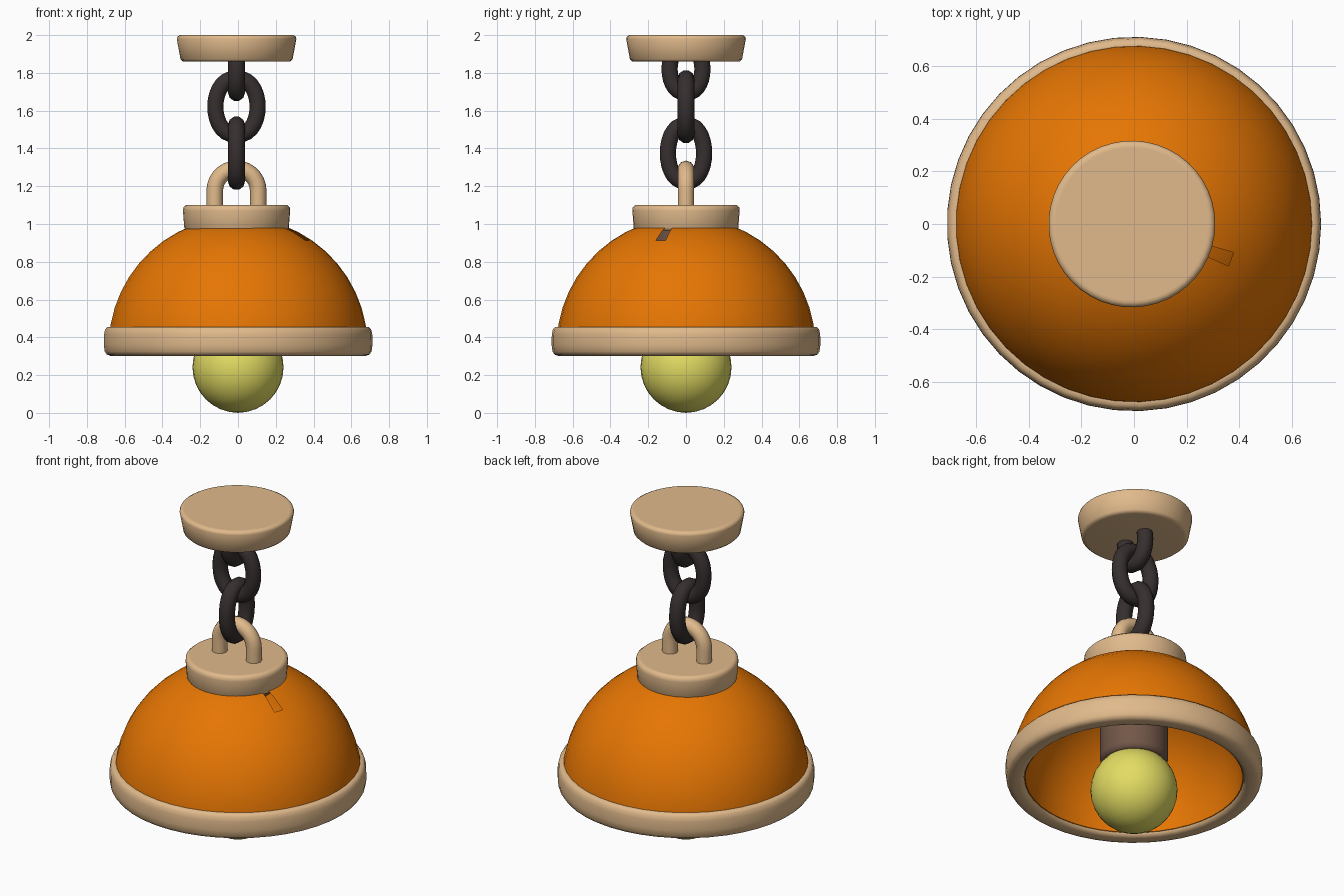
import bpy, bmesh
from math import sin, cos, pi, radians, copysign
from mathutils import Vector

cube = bpy.data.objects.get("Cube")
if cube:
    bpy.data.objects.remove(cube, do_unlink=True)


def material(name, rgb):
    m = bpy.data.materials.new(name)
    m.use_nodes = True
    m.diffuse_color = (*rgb, 1)
    m.node_tree.nodes["Principled BSDF"].inputs["Base Color"].default_value = (*rgb, 1)
    return m


TAN = material("tan", (0.75, 0.49, 0.26))
ORANGE = material("orange", (0.79, 0.18, 0.001))
IRON = material("dark iron", (0.038, 0.028, 0.028))
YELLOW = material("pale yellow", (0.77, 0.72, 0.125))
BROWN = material("brown", (0.17, 0.095, 0.065))
AXIS_X = -0.008  # the hanging parts sit slightly off centre


def smooth(ob):
    bpy.ops.object.select_all(action='DESELECT')
    ob.select_set(True)
    bpy.context.view_layer.objects.active = ob
    bpy.ops.object.shade_smooth_by_angle(angle=radians(60))


def lathe(name, profile, mat, segments=45, closed=False, x=0.0, hole=None):
    """Turn (radius, z) points round the z axis; hole picks faces to leave out."""
    bm = bmesh.new()
    rings = []
    for r, z in profile:
        if r == 0:
            rings.append([bm.verts.new((0, 0, z))] * segments)
        else:
            rings.append([bm.verts.new((r * cos(2 * pi * i / segments),
                                        r * sin(2 * pi * i / segments), z))
                          for i in range(segments)])
    pairs = list(zip(rings, rings[1:]))
    if closed:
        pairs.append((rings[-1], rings[0]))
    for a, b in pairs:
        for i in range(segments):
            j = (i + 1) % segments
            bm.faces.new(dict.fromkeys((a[i], a[j], b[j], b[i])))
    bmesh.ops.recalc_face_normals(bm, faces=bm.faces[:])
    if hole:
        gone = [f for f in bm.faces if hole(f)]
        bmesh.ops.delete(bm, geom=gone, context='FACES')
    mesh = bpy.data.meshes.new(name)
    bm.to_mesh(mesh)
    bm.free()
    mesh.materials.append(mat)
    ob = bpy.data.objects.new(name, mesh)
    ob.location.x = x
    bpy.context.collection.objects.link(ob)
    smooth(ob)


def tube(name, points, radius, mat, cyclic):
    """Round bar along a path."""
    curve = bpy.data.curves.new(name, 'CURVE')
    curve.dimensions = '3D'
    curve.bevel_depth = radius
    curve.bevel_resolution = 3
    curve.use_fill_caps = not cyclic
    spline = curve.splines.new('POLY')
    spline.points.add(len(points) - 1)
    for p, co in zip(spline.points, points):
        p.co = (*co, 1)
    spline.use_cyclic_u = cyclic
    curve.materials.append(mat)
    ob = bpy.data.objects.new(name, curve)
    ob.location.x = AXIS_X
    bpy.context.collection.objects.link(ob)
    bpy.ops.object.select_all(action='DESELECT')
    ob.select_set(True)
    bpy.context.view_layer.objects.active = ob
    bpy.ops.object.convert(target='MESH')
    smooth(bpy.context.object)


def chain_link(name, bottom, top, half_width, across):
    """Full oval link; across is the horizontal direction it lies in."""
    bar = 0.045
    r = half_width - bar
    h = (top - bottom) / 2 - bar
    mid = (top + bottom) / 2
    points = []
    for i in range(28):
        a = 2 * pi * i / 28
        u = copysign(abs(cos(a)) ** 0.85, cos(a))
        points.append(across * (r * u) + Vector((0, 0, mid + h * sin(a))))
    tube(name, points, bar, IRON, True)


# Ceiling plate
lathe("ceiling_plate", [(0, 1.859), (0.27, 1.859), (0.285, 1.861), (0.297, 1.872),
                        (0.317, 1.98), (0.313, 1.993), (0.3, 2.0), (0.29, 2.0),
                        (0, 2.0)], TAN, x=AXIS_X)

# Chain
X, Y = Vector((1, 0, 0)), Vector((0, 1, 0))
chain_link("upper_link", 1.65, 1.99, 0.132, Y)
chain_link("middle_link", 1.427, 1.815, 0.157, X)
chain_link("lower_link", 1.18, 1.57, 0.141, Y)

# Hanging loop and the cap it stands on
arch = [(0.115 * cos(pi * i / 14), 0, 1.177 + 0.115 * sin(pi * i / 14)) for i in range(15)]
tube("hanging_loop", [(0.115, 0, 1.06)] + arch + [(-0.115, 0, 1.06)], 0.044, TAN, False)
lathe("shade_cap", [(0, 0.965), (0.268, 0.965), (0.277, 0.98), (0.284, 1.07),
                    (0.282, 1.088), (0.268, 1.1), (0.258, 1.1), (0, 1.1)],
      TAN, x=AXIS_X)


# Thick domed shade, two skins with a small slit in the outer one
def dome_arc(radius, centre):
    steps = [radians(2.5 + 7.5 * k) for k in range(10)]
    return [(radius, 0.322)] + [(radius * cos(a), centre + radius * sin(a)) for a in steps]


def slit(face):
    c = face.calc_center_median()
    across = Vector((cos(radians(-20)), sin(radians(-20)), 0))
    side = c - across * c.dot(across)
    outer = (c - Vector((0, 0, 0.35))).length > 0.66
    return outer and c.x > 0 and abs(side.y) < 0.01 and 0.91 < c.z < 0.99


outer, inner = dome_arc(0.686, 0.35), dome_arc(0.602, 0.335)
lathe("shade", [(0, 1.01)] + outer[::-1] + inner + [(0, 0.937)], ORANGE, hole=slit)

# Rim band, rounded at the lip, its inner wall hugging the shade
lathe("shade_rim", [(0.635, 0.302), (0.677, 0.302), (0.696, 0.309), (0.707, 0.325),
                    (0.712, 0.36), (0.711, 0.415), (0.705, 0.442), (0.692, 0.456),
                    (0.665, 0.456), (0.606, 0.4), (0.605, 0.328), (0.612, 0.31)],
      TAN, closed=True)

# Bulb holder and bulb
lathe("bulb_holder", [(0, 0.415), (0.165, 0.415), (0.182, 0.425), (0.19, 0.45),
                      (0.19, 0.985), (0, 0.985)], BROWN, segments=32)
ball = [(0.241 * sin(pi * k / 16), 0.242 - 0.241 * cos(pi * k / 16)) for k in range(1, 16)]
lathe("bulb", [(0, 0.0)] + ball + [(0, 0.483)], YELLOW, segments=32)
